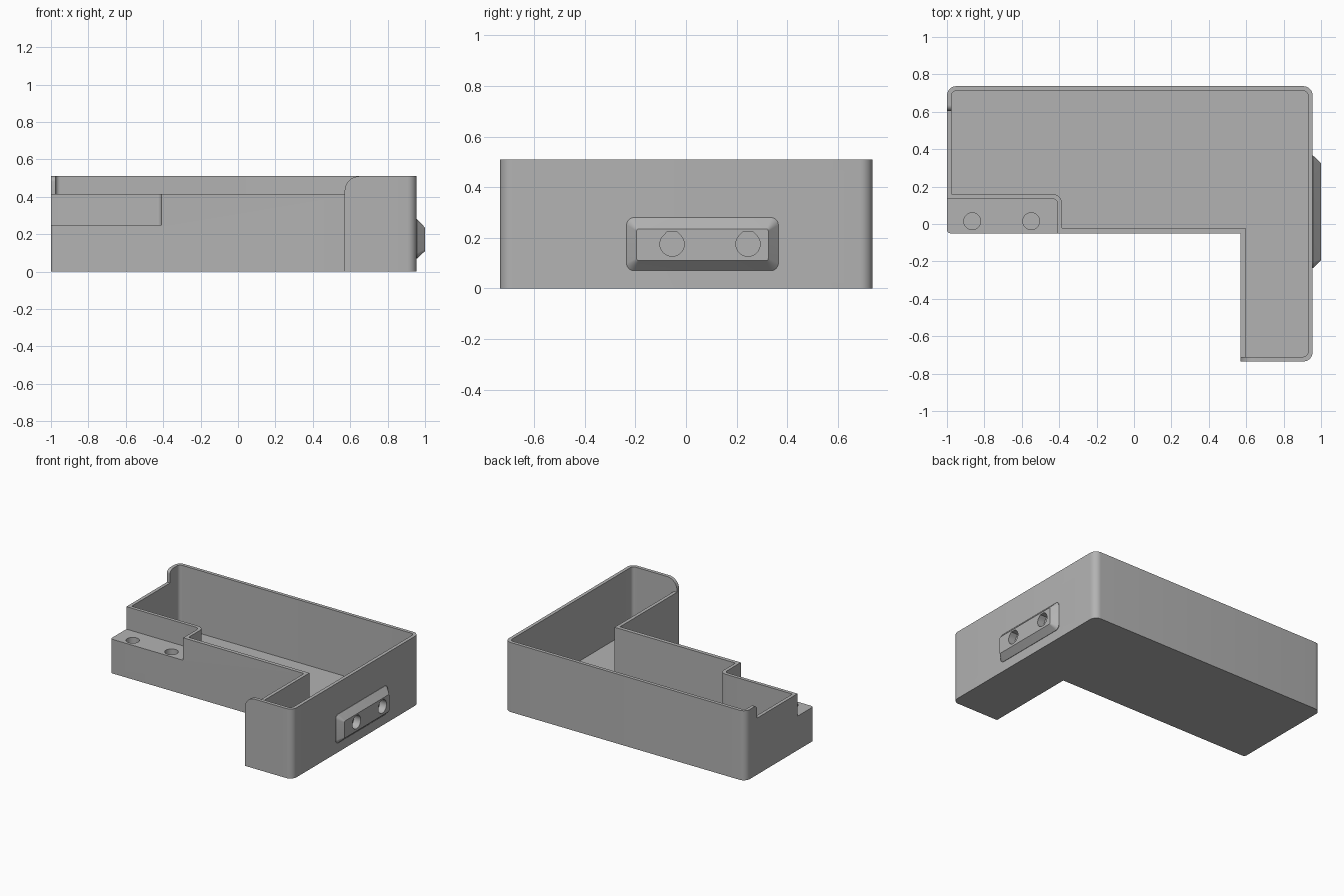
import bpy, bmesh, math
from mathutils import Vector

cube = bpy.data.objects.get("Cube")
if cube:
    bpy.data.objects.remove(cube, do_unlink=True)

grey = bpy.data.materials.new("plain grey")
grey.use_nodes = True
grey.diffuse_color = (0.45, 0.45, 0.45, 1)
grey.node_tree.nodes["Principled BSDF"].inputs["Base Color"].default_value = grey.diffuse_color

# Maps a profile point (u, v) and a depth w to space, by extrusion axis
AXES = {"x": lambda u, v, w: (w, u, v),
        "y": lambda u, v, w: (u, w, v),
        "z": lambda u, v, w: (u, v, w)}


def rounded(corners, steps=8):
    """Polygon from (u, v, radius) right-angled corners, radius 0 is sharp."""
    out = []
    for i, (u, v, r) in enumerate(corners):
        p = Vector((u, v))
        if r == 0:
            out.append(p)
            continue
        before = (Vector(corners[i - 1][:2]) - p).normalized()
        after = (Vector(corners[(i + 1) % len(corners)][:2]) - p).normalized()
        centre = p + (before + after) * r
        for k in range(steps + 1):
            a = math.pi / 2 * k / steps
            out.append(centre - after * r * math.cos(a) - before * r * math.sin(a))
    return out


def rect(u0, u1, v0, v1, r=0):
    return rounded([(u0, v0, r), (u1, v0, r), (u1, v1, r), (u0, v1, r)])


def loft(name, axis, sections):
    """Solid through (outline, depth) sections that share a point count."""
    bm = bmesh.new()
    rings = [[bm.verts.new(AXES[axis](p[0], p[1], w)) for p in outline]
             for outline, w in sections]
    for a, b in zip(rings, rings[1:]):
        for i in range(len(a)):
            j = (i + 1) % len(a)
            bm.faces.new((a[i], a[j], b[j], b[i]))
    bm.faces.new(rings[0])
    bm.faces.new(rings[-1])
    bmesh.ops.recalc_face_normals(bm, faces=bm.faces)
    mesh = bpy.data.meshes.new(name)
    bm.to_mesh(mesh)
    bm.free()
    mesh.materials.append(grey)
    obj = bpy.data.objects.new(name, mesh)
    bpy.context.collection.objects.link(obj)
    return obj


def prism(name, axis, outline, w0, w1):
    return loft(name, axis, [(outline, w0), (outline, w1)])


def activate(obj):
    bpy.ops.object.select_all(action="DESELECT")
    obj.select_set(True)
    bpy.context.view_layer.objects.active = obj


def cut(target, cutters):
    for c in cutters:
        c.hide_render = True
        mod = target.modifiers.new("cut", "BOOLEAN")
        mod.operation = "DIFFERENCE"
        mod.solver = "EXACT"
        mod.object = c
        activate(target)
        bpy.ops.object.modifier_apply(modifier=mod.name)


# L-shaped tray body
tray = prism("tray", "z", rounded([
    (-1, -0.05, 0.02), (0.57, -0.05, 0), (0.57, -0.735, 0),
    (0.955, -0.735, 0.05), (0.955, 0.737, 0.05), (-1, 0.737, 0.05)]), 0, 0.51)

# Hollow interior that steps around the ledge block
cavity = prism("cavity_cutter", "z", rounded([
    (-0.975, 0.16, 0), (-0.385, 0.16, 0.05), (-0.385, -0.022, 0),
    (0.595, -0.022, 0), (0.595, -0.71, 0), (0.93, -0.71, 0.025),
    (0.93, 0.712, 0.025), (-0.975, 0.712, 0.025)]), 0.05, 0.7)

# Open ledge at the front left
ledge = prism("ledge_cutter", "z", rounded([
    (-1.1, -0.2, 0), (-0.41, -0.2, 0), (-0.41, 0.135, 0.025),
    (-1.1, 0.135, 0)]), 0.25, 0.7)

# Lowered rim on the left and front, with a rounded step up at the back
low_rim = prism("low_rim_cutter", "x", rounded([
    (-0.71, 0.415, 0), (0.605, 0.415, 0), (0.605, 0.51, 0.03),
    (0.7, 0.51, 0), (0.7, 0.7, 0), (-0.71, 0.7, 0)]), -1.1, 0.6)

# Rounded top corner of the short front wall
front_corner = prism("front_corner_cutter", "y", rounded([
    (0.5, 0.415, 0), (0.57, 0.415, 0), (0.57, 0.51, 0.08),
    (0.7, 0.51, 0), (0.7, 0.7, 0), (0.5, 0.7, 0)]), -0.8, -0.7)

# Round sockets in the ledge
sockets = []
for x in (-0.865, -0.55):
    ring = [(x + 0.045 * math.cos(a), 0.015 + 0.045 * math.sin(a))
            for a in (math.tau * i / 32 for i in range(32))]
    sockets.append(prism("ledge_socket_cutter", "z", ring, 0.19, 0.3))

# Side sockets: round, with a 45 degree shoulder up to a flat top
side_sockets = []
for y in (-0.055, 0.245):
    r, z = 0.048, 0.175
    ring = [(y + r * math.cos(a), z + r * math.sin(a))
            for a in (math.radians(135 + 270 * i / 24) for i in range(25))]
    ring += [(y + 0.02, z + r), (y - 0.02, z + r)]
    side_sockets.append(prism("side_socket_cutter", "x", ring, 0.945, 1.1))

# Bevelled mounting boss on the right-hand wall
boss = loft("side_boss", "x", [
    (rect(-0.235, 0.365, 0.07, 0.28, 0.03), 0.95),
    (rect(-0.235, 0.365, 0.07, 0.28, 0.03), 0.958),
    (rect(-0.195, 0.325, 0.11, 0.235, 0.008), 1.0)])

cut(tray, [cavity, ledge, low_rim, front_corner] + sockets + side_sockets)
cut(boss, side_sockets)
for c in [cavity, ledge, low_rim, front_corner] + sockets + side_sockets:
    bpy.data.objects.remove(c, do_unlink=True)

for part in (tray, boss):
    activate(part)
    bpy.ops.object.shade_smooth_by_angle(angle=math.radians(30))
